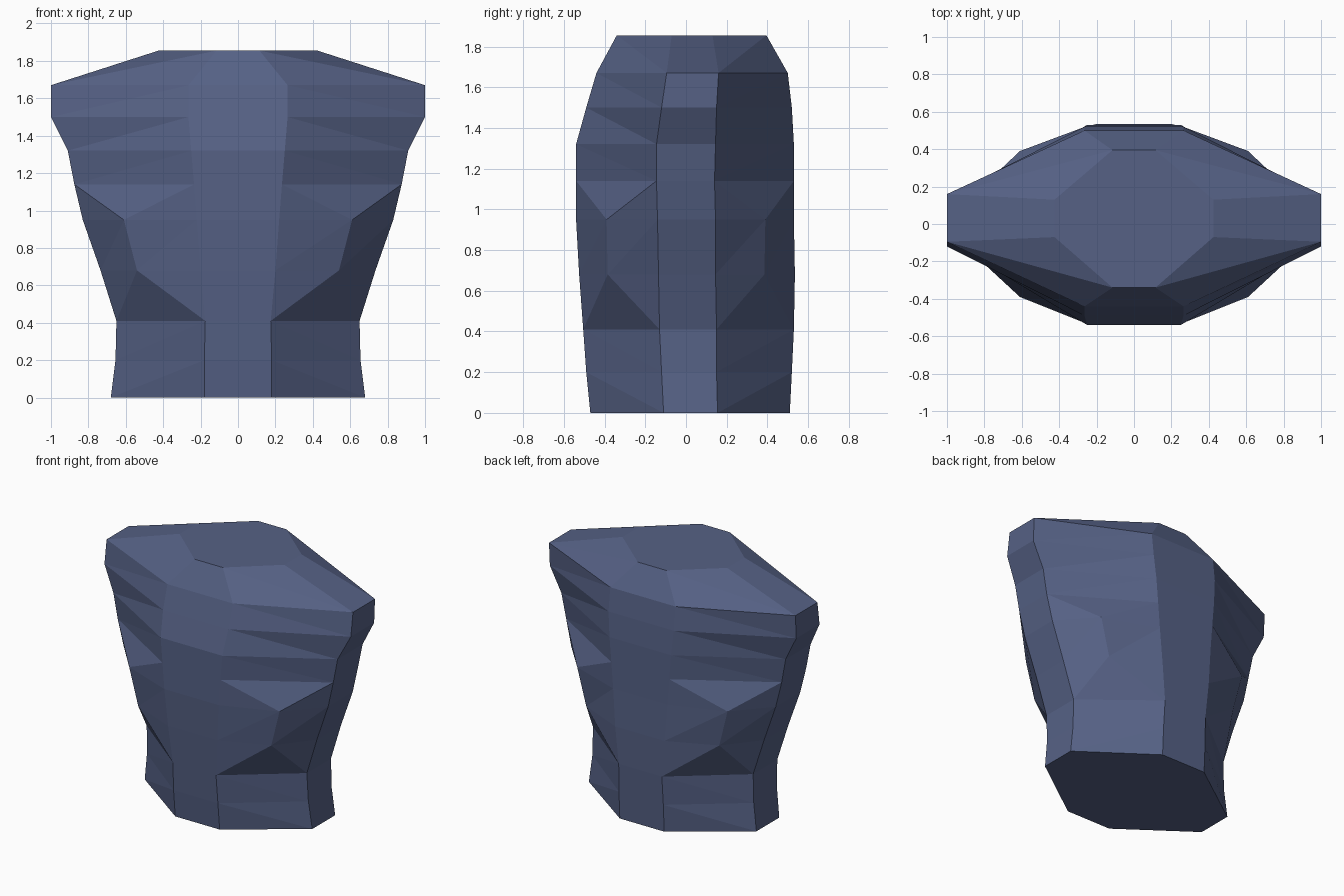
import bpy, bmesh

if "Cube" in bpy.data.objects:
    bpy.data.objects.remove(bpy.data.objects["Cube"])

# Torso rings: z, front half-width, front y, side half-width,
# side front y, side back y, back y
RINGS = [
    (0.00, 0.18, -0.47, 0.68, -0.11, 0.155, 0.51),
    (0.20, 0.18, -0.49, 0.655, -0.12, 0.15, 0.52),
    (0.41, 0.175, -0.505, 0.65, -0.13, 0.15, 0.53),
    (0.68, 0.20, -0.525, 0.735, -0.135, 0.145, 0.535),
    (0.95, 0.22, -0.54, 0.83, -0.14, 0.145, 0.53),
    (1.14, 0.235, -0.54, 0.875, -0.145, 0.14, 0.53),
    (1.32, 0.25, -0.54, 0.91, -0.145, 0.145, 0.53),
    (1.50, 0.265, -0.49, 1.00, -0.12, 0.15, 0.52),
    (1.67, 0.265, -0.44, 1.00, -0.095, 0.16, 0.50),
    (1.855, 0.115, -0.34, 0.425, -0.07, 0.13, 0.395),
]
# Waist bulge corners on the diagonal sides: ring index -> (x, |y|)
BULGE = {3: (0.54, 0.385), 4: (0.61, 0.39)}

bm = bmesh.new()
rings, mids = [], []
for i, (z, fx, fy, sx, s0, s1, by) in enumerate(RINGS):
    pts = [(fx, fy), (sx, s0), (sx, s1), (fx, by),
           (-fx, by), (-sx, s1), (-sx, s0), (-fx, fy)]
    rings.append([bm.verts.new((x, y, z)) for x, y in pts])
    mid = {}
    if i in BULGE:
        bx, b = BULGE[i]
        for k, (u, v) in {0: (1, -1), 2: (1, 1), 4: (-1, 1), 6: (-1, -1)}.items():
            mid[k] = bm.verts.new((u * bx, v * b, z))
    mids.append(mid)


def face(*verts):
    bm.faces.new(verts)


for i in range(len(rings) - 1):
    lo, hi = rings[i], rings[i + 1]
    for k in range(8):
        n = (k + 1) % 8
        a, b, c, d = lo[k], lo[n], hi[n], hi[k]
        ml, mh = mids[i].get(k), mids[i + 1].get(k)
        if ml and mh:                      # bulge wall
            for q in ((a, ml, mh), (a, mh, d), (ml, b, c), (ml, c, mh)):
                face(*q)
        elif mh:                           # underside of bulge
            for q in ((a, b, mh), (b, c, mh), (a, mh, d)):
                face(*q)
        elif ml:                           # ledge on top of bulge
            for q in ((d, ml, c), (a, ml, d), (ml, b, c)):
                face(*q)
        elif k % 2:                        # front, back and side strips
            face(a, b, c, d)
        elif k in (0, 4):                  # diagonal panels, creased
            face(a, b, d)
            face(b, c, d)
        else:
            face(a, b, c)
            face(a, c, d)

# Neck and waist caps
face(*reversed(rings[0]))
face(*rings[-1])
bmesh.ops.recalc_face_normals(bm, faces=bm.faces)

mesh = bpy.data.meshes.new("torso")
bm.to_mesh(mesh)
bm.free()
mat = bpy.data.materials.new("slate blue")
mat.diffuse_color = (0.092, 0.120, 0.235, 1)
mat.use_nodes = True
mat.node_tree.nodes["Principled BSDF"].inputs["Base Color"].default_value = mat.diffuse_color
mesh.materials.append(mat)
torso = bpy.data.objects.new("torso", mesh)
bpy.context.collection.objects.link(torso)
